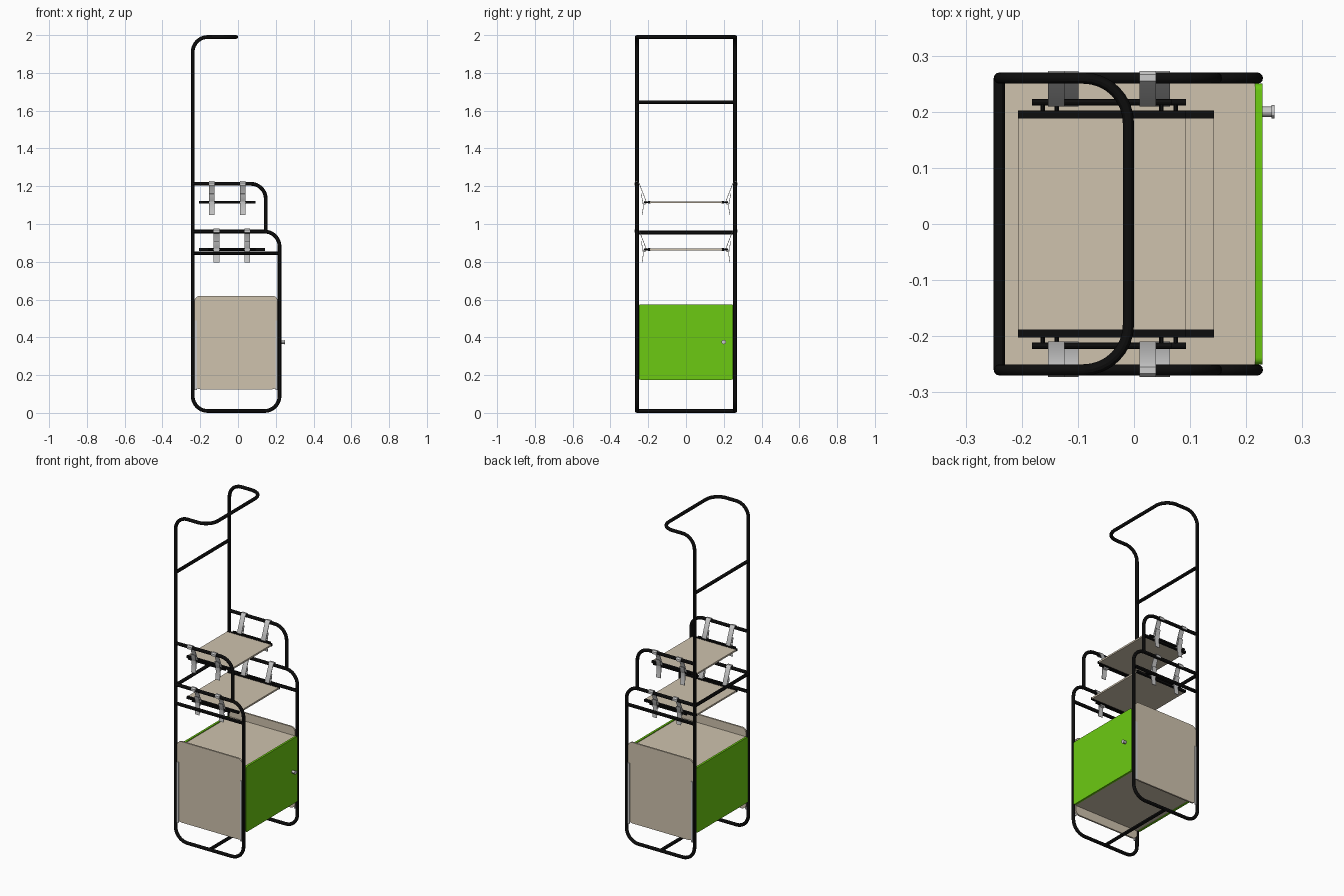
import bpy, bmesh, math
from mathutils import Vector

if "Cube" in bpy.data.objects:
    bpy.data.objects.remove(bpy.data.objects["Cube"])


def material(name, rgb):
    m = bpy.data.materials.new(name)
    m.diffuse_color = (*rgb, 1)
    m.use_nodes = True
    m.node_tree.nodes["Principled BSDF"].inputs["Base Color"].default_value = m.diffuse_color
    return m


BLACK = material("black_paint", (0.004, 0.004, 0.004))
WOOD = material("beige_board", (0.62, 0.54, 0.42))
GREEN = material("green_board", (0.15, 0.59, 0.006))


def add(name, mesh, mat=None, smooth=False):
    ob = bpy.data.objects.new(name, mesh)
    bpy.context.collection.objects.link(ob)
    if mat:
        mesh.materials.clear()
        mesh.materials.append(mat)
    if smooth:
        bpy.ops.object.select_all(action='DESELECT')
        ob.select_set(True)
        bpy.context.view_layer.objects.active = ob
        bpy.ops.object.shade_smooth_by_angle()
    return ob


def fillet(pts, r, closed=False, n=8):
    """Round the corners of a polyline with right-angled bends."""
    pts = [Vector(p) for p in pts]
    out = []
    for i, p in enumerate(pts):
        if not closed and i in (0, len(pts) - 1):
            out.append(p)
            continue
        a = (pts[i - 1] - p).normalized() * r
        b = (pts[(i + 1) % len(pts)] - p).normalized() * r
        for k in range(n + 1):
            t = k / n * math.pi / 2
            out.append(p + a * (1 - math.sin(t)) + b * (1 - math.cos(t)))
    return out


def tube(name, pts, r=0.01, mat=BLACK):
    cu = bpy.data.curves.new(name, 'CURVE')
    cu.dimensions = '3D'
    cu.bevel_depth, cu.bevel_resolution, cu.use_fill_caps = r, 4, True
    sp = cu.splines.new('POLY')
    sp.points.add(len(pts) - 1)
    for q, p in zip(sp.points, pts):
        q.co = (*p, 1)
    tmp = bpy.data.objects.new(name + "_path", cu)
    bpy.context.collection.objects.link(tmp)
    dg = bpy.context.evaluated_depsgraph_get()
    me = bpy.data.meshes.new_from_object(tmp.evaluated_get(dg))
    bpy.data.objects.remove(tmp)
    return add(name, me, mat, True)


def prism(name, pts, vec, mat=None, smooth=False):
    """Extrude a closed outline along a vector."""
    bm = bmesh.new()
    f = bm.faces.new([bm.verts.new(p) for p in pts])
    ext = bmesh.ops.extrude_face_region(bm, geom=[f], use_keep_orig=True)
    bmesh.ops.translate(bm, vec=vec, verts=[v for v in ext["geom"] if isinstance(v, bmesh.types.BMVert)])
    bmesh.ops.recalc_face_normals(bm, faces=bm.faces)
    me = bpy.data.meshes.new(name)
    bm.to_mesh(me)
    bm.free()
    return add(name, me, mat, smooth)


def box(name, x, y, z, mat=None):
    pts = [(x[0], y[0], z[0]), (x[1], y[0], z[0]), (x[1], y[1], z[0]), (x[0], y[1], z[0])]
    return prism(name, pts, (0, 0, z[1] - z[0]), mat)


def strip(name, prof, s, x, z0, w=0.03, t=0.003):
    """Bent sheet: a (y, z) centre line thickened and extruded along x."""
    c = [Vector((y, z)) for y, z in prof]
    left, right = [], []
    for i, p in enumerate(c):
        d = (c[min(i + 1, len(c) - 1)] - c[max(i - 1, 0)]).normalized() * t / 2
        nrm = Vector((-d.y, d.x))
        left.append(p + nrm)
        right.append(p - nrm)
    pts = [(x - w / 2, s * p.x, z0 + p.y) for p in left + right[::-1]]
    prism(name, pts, (w, 0, 0), None, True)


# Main frame: one continuous bent tube, both sides joined by the top handle
half = [(-0.24, -0.26, 0.96), (0.22, -0.26, 0.96), (0.22, -0.26, 0.01),
        (-0.24, -0.26, 0.01), (-0.24, -0.26, 1.99), (-0.01, -0.26, 1.99)]
tube("main_frame", fillet(half + [(x, -y, z) for x, y, z in half[::-1]], 0.08))

# Cross bars
for name, x, z in (("upper", -0.24, 1.645), ("middle", -0.24, 0.955), ("base", -0.01, 0.01)):
    tube(name + "_cross_bar", [(x, -0.26, z), (x, 0.26, z)])

for s, side in ((-1, "front"), (1, "back")):
    # Upper hoop and lower side rail
    y = s * 0.26
    tube(side + "_upper_hoop", fillet([(-0.24, y, 1.213), (0.147, y, 1.213), (0.147, y, 0.96)], 0.08))
    tube(side + "_side_rail", [(-0.24, y, 0.845), (0.22, y, 0.845)])
    # Cabinet side panel with rounded corners and edge mounting strips
    out = fillet([(-0.231, s * 0.25, 0.125), (0.211, s * 0.25, 0.125),
                  (0.211, s * 0.25, 0.62), (-0.231, s * 0.25, 0.62)], 0.03, True, 6)
    prism(side + "_cabinet_side", out, (0, s * 0.01, 0), WOOD, True)
    for x in (-0.224, 0.204):
        box(side + "_edge_strip", (x - 0.006, x + 0.006), (s * 0.26, s * 0.265), (0.12, 0.49))

# Cabinet top, bottom, door and back
for name, z in (("cabinet_top", 0.56), ("cabinet_bottom", 0.178)):
    box(name, (-0.233, 0.216), (-0.25, 0.25), (z, z + 0.01), WOOD)
for name, x in (("cabinet_door", 0.216), ("cabinet_back", -0.246)):
    out = fillet([(x, -0.25, 0.175), (x, 0.25, 0.175), (x, 0.25, 0.575), (x, -0.25, 0.575)], 0.012, True, 5)
    prism(name, out, (0.013, 0, 0), GREEN, True)

# Door knob
tube("knob_stem", [(0.228, 0.2, 0.375), (0.246, 0.2, 0.375)], 0.009, None)
tube("knob_head", [(0.245, 0.2, 0.375), (0.25, 0.2, 0.375)], 0.012, None)

# Hanging shelves: board, edge bars, hanger bars with pegs, bent hooks
HOOK = [(0.271, 0.09), (0.271, 0.103), (0.266, 0.11), (0.256, 0.11), (0.248, 0.1),
        (0.211, 0.005), (0.212, -0.008), (0.22, -0.012), (0.227, -0.004), (0.238, 0.045)]
TAIL = [(0.229, 0.005), (0.226, -0.025), (0.232, -0.068)]
for level, cx, hx, z in (("upper", -0.057, 0.15, 1.115), ("lower", -0.032, 0.175, 0.865)):
    box(level + "_shelf", (cx - hx, cx + hx), (-0.19, 0.19), (z - 0.005, z + 0.005), WOOD)
    for s in (-1, 1):
        box(level + "_shelf_edge", (cx - hx, cx + hx), (s * 0.188, s * 0.202), (z - 0.007, z + 0.007), BLACK)
        tube(level + "_hanger_bar", [(cx - 0.125, s * 0.217, z), (cx + 0.125, s * 0.217, z)], 0.006)
        for d in (-1, 1):
            px = cx + d * 0.106
            tube(level + "_peg", [(px, s * 0.2, z), (px, s * 0.217, z)], 0.004)
            strip(level + "_hook", HOOK, s, cx + d * 0.0815, z)
            strip(level + "_hook_tail", TAIL, s, cx + d * 0.0815, z)
